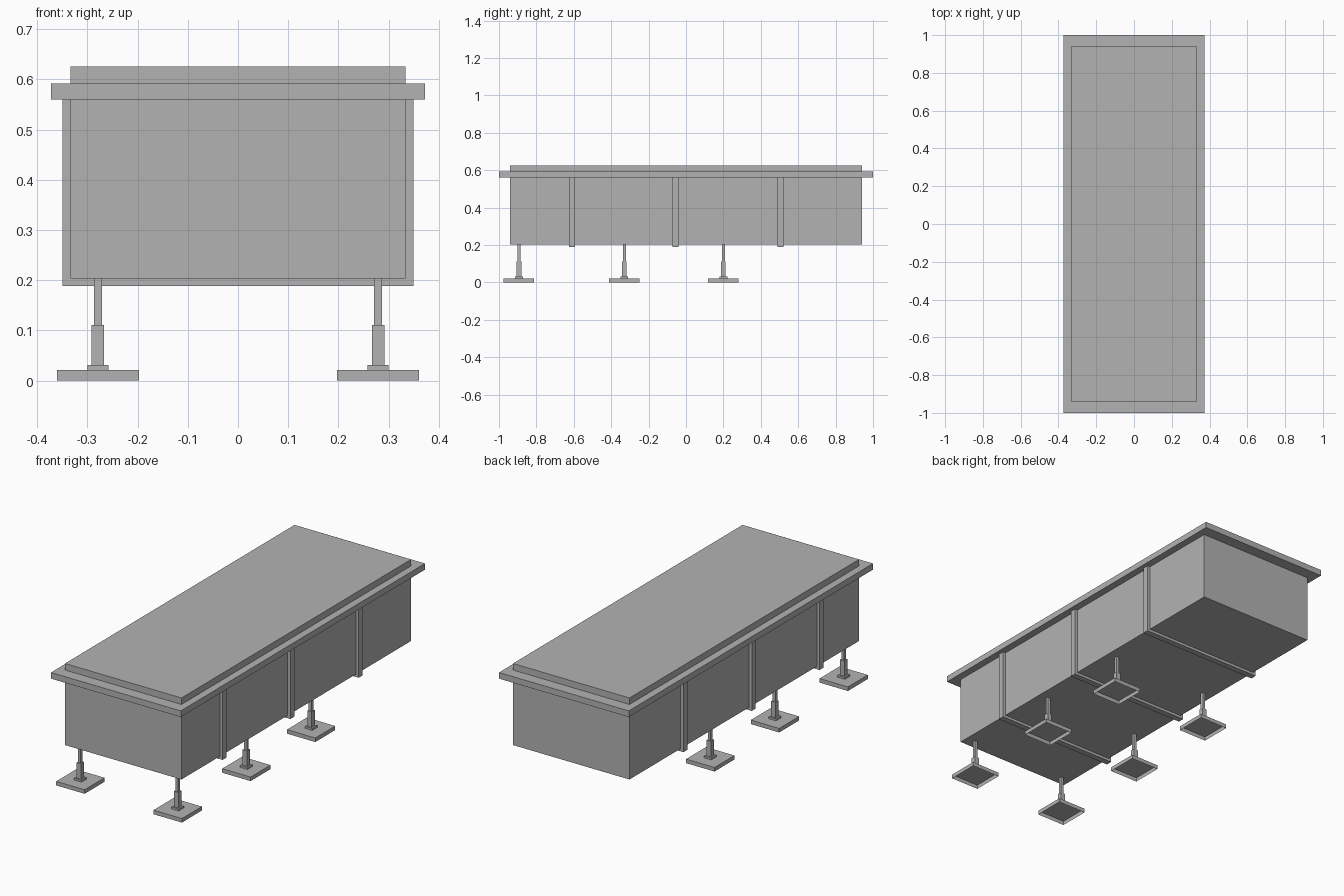
import bpy
import bmesh
from mathutils import Matrix, Vector

cube = bpy.data.objects.get("Cube")
if cube:
    bpy.data.objects.remove(cube, do_unlink=True)

grey = bpy.data.materials.new("plain grey")
grey.use_nodes = True
colour = (0.45, 0.45, 0.45, 1)
grey.diffuse_color = colour
grey.node_tree.nodes["Principled BSDF"].inputs["Base Color"].default_value = colour


def add_box(bm, x, y, z, open_bottom=False):
    """Box from (low, high) ranges, optionally without its underside."""
    size = Vector((x[1] - x[0], y[1] - y[0], z[1] - z[0]))
    centre = Vector((sum(x), sum(y), sum(z))) / 2
    matrix = Matrix.Translation(centre) @ Matrix.Diagonal(size).to_4x4()
    verts = bmesh.ops.create_cube(bm, size=1, matrix=matrix)["verts"]
    if open_bottom:
        bm.normal_update()
        under = [f for f in verts[0].link_faces if f.normal.z < -0.5]
        under += [f for v in verts for f in v.link_faces if f.normal.z < -0.5]
        bmesh.ops.delete(bm, geom=list(set(under)), context="FACES_ONLY")


def make_object(name, bm):
    mesh = bpy.data.meshes.new(name)
    bm.to_mesh(mesh)
    bm.free()
    mesh.materials.append(grey)
    obj = bpy.data.objects.new(name, mesh)
    bpy.context.collection.objects.link(obj)
    return obj


def around(centre, width):
    return (centre - width / 2, centre + width / 2)


HALF_X, HALF_Y, BOTTOM = 0.334, 0.94, 0.203
RIM_LOW, RIM_HIGH, TOP = 0.56, 0.592, 0.626

# Long tank body, standing proud of the rim at the top
bm = bmesh.new()
add_box(bm, (-HALF_X, HALF_X), (-HALF_Y, HALF_Y), (BOTTOM, TOP))
make_object("tank_body", bm)

# Overhanging rim
bm = bmesh.new()
add_box(bm, (-0.372, 0.372), (-1, 1), (RIM_LOW, RIM_HIGH))
make_object("tank_rim", bm)

# U-shaped straps running down both sides and under the body
for name, y in (("front", -0.61), ("middle", -0.055), ("back", 0.505)):
    bm = bmesh.new()
    span = around(y, 0.032)
    for side in (-1, 1):
        edges = sorted((side * HALF_X, side * 0.35))
        add_box(bm, edges, span, (0.189, RIM_LOW))
    add_box(bm, (-HALF_X, HALF_X), span, (0.189, BOTTOM))
    make_object(name + "_strap", bm)

# Adjustable legs: hollow pad, collar, sleeve and rod
for side_name, x in (("right", -0.279), ("left", 0.279)):
    for row, y in (("front", -0.893), ("middle", -0.33), ("back", 0.2)):
        bm = bmesh.new()
        add_box(bm, around(x, 0.163), around(y, 0.163), (0, 0.021), True)
        for width, low, high in ((0.042, 0.021, 0.031),
                                 (0.025, 0.031, 0.111),
                                 (0.016, 0.111, BOTTOM)):
            add_box(bm, around(x, width), around(y, width), (low, high))
        make_object(f"{row}_{side_name}_leg", bm)
